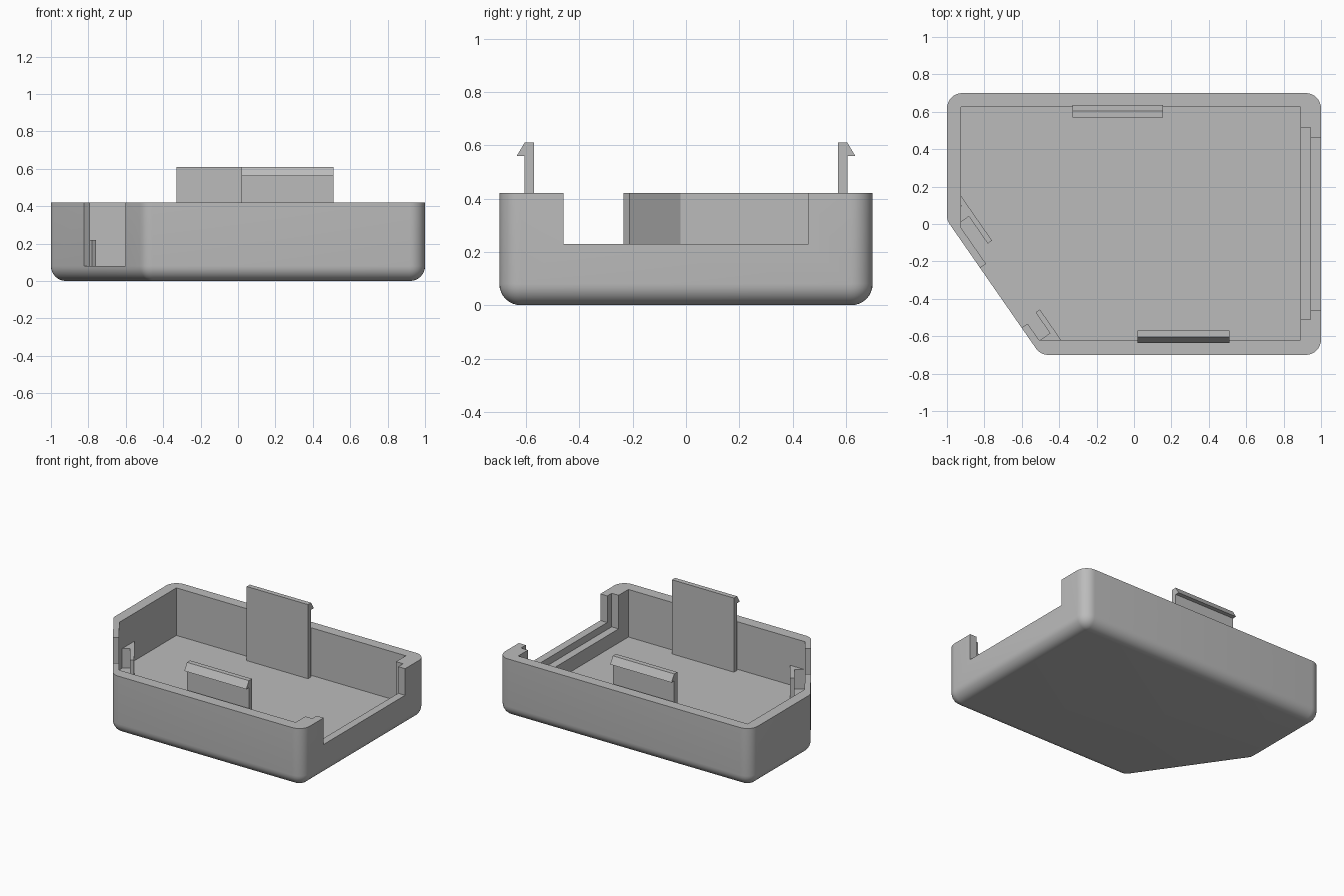
import bpy, bmesh, math
from mathutils import Vector

if "Cube" in bpy.data.objects:
    bpy.data.objects.remove(bpy.data.objects["Cube"], do_unlink=True)

GREY = (0.5, 0.5, 0.5, 1)
plastic = bpy.data.materials.new("grey_plastic")
plastic.use_nodes = True
plastic.diffuse_color = GREY
plastic.node_tree.nodes["Principled BSDF"].inputs["Base Color"].default_value = GREY

HEIGHT, FLOOR, RADIUS = 0.42, 0.08, 0.082
OUTER = [Vector(p) for p in ((1, 0.7), (-1, 0.7), (-1, 0.02), (-0.5, -0.7), (1, -0.7))]
ALONG = (OUTER[3] - OUTER[2]).normalized()
INWARD = Vector((-ALONG.y, ALONG.x))


def loft(name, rings):
    """Closed solid through a stack of equal rings of 3D points."""
    bm = bmesh.new()
    loops = [[bm.verts.new(p) for p in ring] for ring in rings]
    n = len(loops[0])
    for a, b in zip(loops, loops[1:]):
        for i in range(n):
            j = (i + 1) % n
            bm.faces.new((a[i], a[j], b[j], b[i]))
    bm.faces.new(loops[0][::-1])
    bm.faces.new(loops[-1])
    bmesh.ops.recalc_face_normals(bm, faces=bm.faces)
    mesh = bpy.data.meshes.new(name)
    bm.to_mesh(mesh)
    bm.free()
    mesh.materials.append(plastic)
    ob = bpy.data.objects.new(name, mesh)
    bpy.context.collection.objects.link(ob)
    return ob


def prism(name, outline, z0, z1):
    return loft(name, [[(p[0], p[1], z) for p in outline] for z in (z0, z1)])


def box(name, x0, x1, y0, y1, z0, z1):
    return prism(name, [(x0, y0), (x1, y0), (x1, y1), (x0, y1)], z0, z1)


def diagonal_box(name, u0, u1, v0, v1, z0, z1):
    """Box measured along and inward from the slanted corner wall."""
    corners = [(u0, v0), (u1, v0), (u1, v1), (u0, v1)]
    return prism(name, [OUTER[2] + ALONG * u + INWARD * v for u, v in corners], z0, z1)


def rounded_outline(inset, z, steps=8):
    """Outer outline with arc corners, drawn in by inset."""
    pts = []
    for i, p in enumerate(OUTER):
        e1 = (p - OUTER[i - 1]).normalized()
        e2 = (OUTER[(i + 1) % len(OUTER)] - p).normalized()
        n1, n2 = Vector((e1.y, -e1.x)), Vector((e2.y, -e2.x))
        centre = p - RADIUS * (n1 + n2) / (1 + n1.dot(n2))
        start = math.atan2(n1.y, n1.x)
        turn = math.acos(max(-1, min(1, n1.dot(n2))))
        for k in range(steps + 1):
            a = start + turn * k / steps
            q = centre + (RADIUS - inset) * Vector((math.cos(a), math.sin(a)))
            pts.append((q.x, q.y, z))
    return pts


# Tray body with a rounded underside
rings = []
for k in range(9):
    a = math.pi / 2 * k / 8
    rings.append(rounded_outline(FLOOR * (1 - math.sin(a)), FLOOR * (1 - math.cos(a))))
rings.append(rounded_outline(0, HEIGHT))
tray = loft("tray_body", rings)

# Cavity, slanted opening, side notch and its wider inner groove
cavity = [(0.89, 0.625), (-0.925, 0.625), (-0.925, -0.02), (-0.508, -0.62), (0.89, -0.62)]
cutters = [
    prism("cavity_cutter", cavity, FLOOR, 1),
    diagonal_box("opening_cutter", 0.31, 0.7, -0.1, 0.07, FLOOR, 1),
    box("notch_cutter", 0.85, 1.1, -0.46, 0.46, 0.23, 1),
    box("groove_cutter", 0.85, 0.945, -0.51, 0.515, 0.18, 1),
]
for cutter in cutters:
    mod = tray.modifiers.new("cut", 'BOOLEAN')
    mod.operation, mod.solver, mod.object = 'DIFFERENCE', 'EXACT', cutter
bpy.context.view_layer.update()
graph = bpy.context.evaluated_depsgraph_get()
cut_mesh = bpy.data.meshes.new_from_object(tray.evaluated_get(graph))
tray.modifiers.clear()
tray.data = cut_mesh
for cutter in cutters:
    bpy.data.objects.remove(cutter, do_unlink=True)

bpy.ops.object.select_all(action='DESELECT')
tray.select_set(True)
bpy.context.view_layer.objects.active = tray
bpy.ops.object.shade_smooth_by_angle(angle=math.radians(30))

# Low ribs and end stops forming the slots beside the slanted opening
RIB_TOP = 0.22
for side, rib, stop in (("rear", (-0.09, 0.227), (-0.02, 0.05)),
                        ("front", (0.675, 0.92), (0.81, 0.86))):
    diagonal_box(side + "_slot_rib", *rib, 0.108, 0.136, 0.04, RIB_TOP)
    diagonal_box(side + "_slot_stop", *stop, 0.03, 0.11, 0.04, RIB_TOP)

# Snap clips: upright plate with a wedge hook facing outwards
CLIP = [(0.57, 0.06), (0.605, 0.06), (0.605, 0.56), (0.635, 0.56), (0.605, 0.61), (0.57, 0.61)]
for name, x0, x1, s in (("front_clip", 0.02, 0.51, -1), ("back_clip", -0.33, 0.155, 1)):
    loft(name, [[(x, s * y, z) for y, z in CLIP] for x in (x0, x1)])
